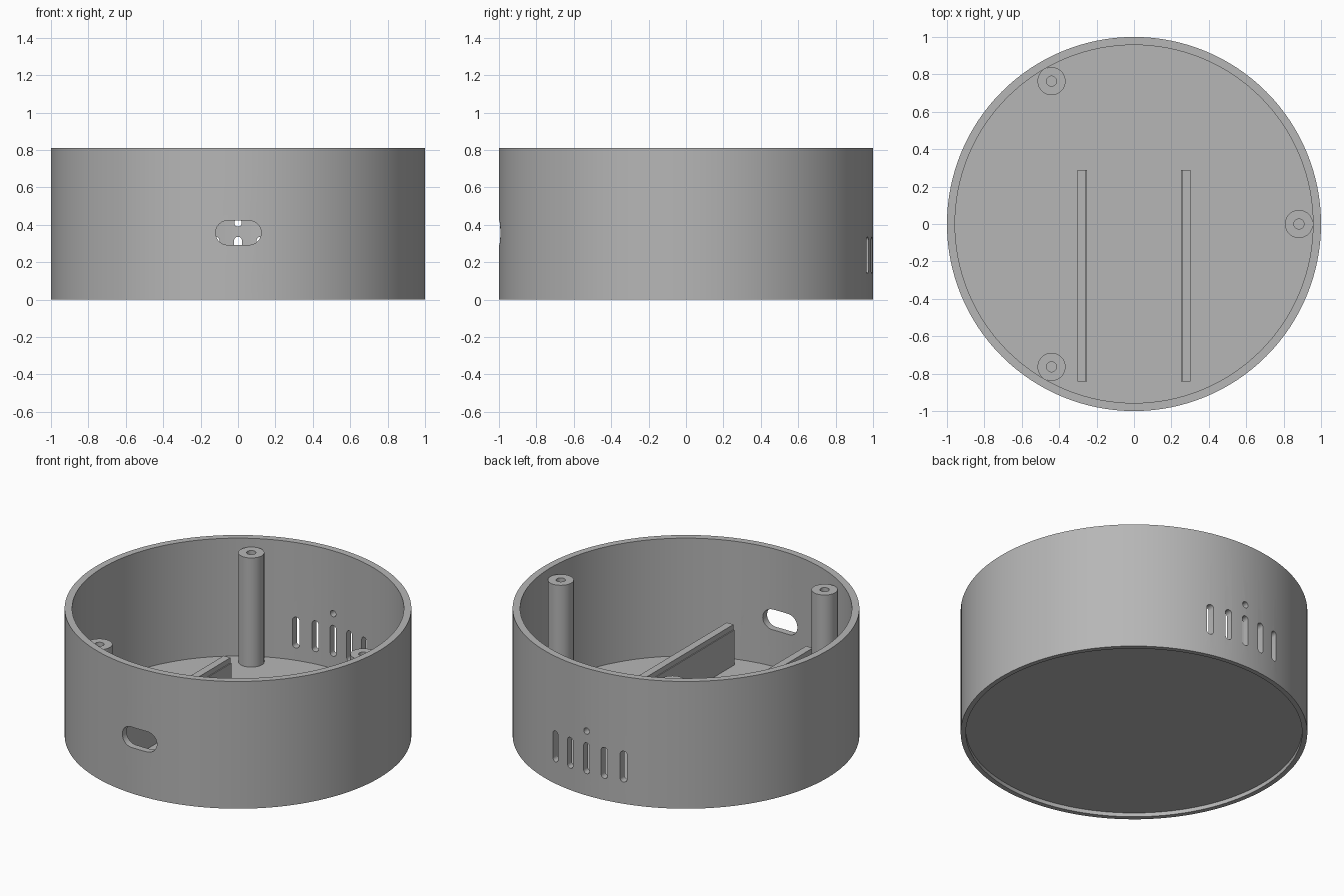
import bpy, bmesh
from math import sin, cos, pi, tau
from mathutils import Vector, Matrix

cube = bpy.data.objects.get("Cube")
if cube:
    bpy.data.objects.remove(cube)

HEIGHT, INNER, FLOOR = 0.81, 0.957, 0.06
BOARD_Z, RAIL_TOP = 0.283, 0.316

grey = bpy.data.materials.new("plain grey")
grey.use_nodes = True
colour = (0.47, 0.47, 0.47, 1)
grey.diffuse_color = colour
grey.node_tree.nodes["Principled BSDF"].inputs["Base Color"].default_value = colour


def finish(name, bm):
    bmesh.ops.recalc_face_normals(bm, faces=bm.faces)
    mesh = bpy.data.meshes.new(name)
    bm.to_mesh(mesh)
    bm.free()
    mesh.materials.append(grey)
    obj = bpy.data.objects.new(name, mesh)
    bpy.context.collection.objects.link(obj)
    return obj


def smooth(obj):
    bpy.ops.object.select_all(action='DESELECT')
    obj.select_set(True)
    bpy.context.view_layer.objects.active = obj
    bpy.ops.object.shade_smooth_by_angle(angle=pi / 6)


def lathe(name, profile, steps, centre=(0, 0, 0)):
    """Spin an (r, z) profile that starts and ends on the axis."""
    bm = bmesh.new()
    verts = [bm.verts.new((r, 0, z)) for r, z in profile]
    edges = [bm.edges.new(pair) for pair in zip(verts, verts[1:])]
    bmesh.ops.spin(bm, geom=verts + edges, cent=(0, 0, 0), axis=(0, 0, 1),
                   angle=tau, steps=steps, use_duplicate=False)
    bmesh.ops.remove_doubles(bm, verts=bm.verts, dist=1e-5)
    bmesh.ops.translate(bm, verts=bm.verts, vec=centre)
    return finish(name, bm)


def prism(name, outline, y0, y1):
    """Extrude an (x, z) outline along y."""
    bm = bmesh.new()
    face = bm.faces.new([bm.verts.new((x, y0, z)) for x, z in outline])
    out = bmesh.ops.extrude_face_region(bm, geom=[face])
    moved = [v for v in out["geom"] if isinstance(v, bmesh.types.BMVert)]
    bmesh.ops.translate(bm, verts=moved, vec=(0, y1 - y0, 0))
    return finish(name, bm)


def stadium(x, z, width, height, n=12):
    """Outline of a slot with fully rounded ends."""
    r = min(width, height) / 2
    dx, dz = width / 2 - r, height / 2 - r
    start = -pi / 2 if dx > dz else 0
    points = []
    for side in (1, -1):
        for i in range(n + 1):
            a = start + pi * i / n
            points.append((x + side * (dx + r * cos(a)) if dx > dz else x + side * r * cos(a),
                           z + side * (dz + r * sin(a))))
    return points


def cut(target, cutter):
    mod = target.modifiers.new("cut", 'BOOLEAN')
    mod.operation, mod.solver, mod.object = 'DIFFERENCE', 'EXACT', cutter
    bpy.context.view_layer.update()
    result = bpy.data.meshes.new_from_object(
        target.evaluated_get(bpy.context.evaluated_depsgraph_get()))
    target.modifiers.clear()
    target.data = result
    bpy.data.objects.remove(cutter)


# Round shell with a raised floor and a shallow recess underneath
shell = lathe("round_case", [(0, 0.025), (0.97, 0.025), (0.97, 0), (1, 0), (1, HEIGHT),
                             (INNER, HEIGHT), (INNER, FLOOR), (0, FLOOR)], 128)

# Front cable opening
cut(shell, prism("port_cutter", stadium(0.002, 0.357, 0.244, 0.13), -1.1, -0.9))

# Rear vents with a small round hole above the middle one
for i in range(-2, 3):
    cut(shell, prism("vent_cutter", stadium(i * 0.12, 0.237, 0.042, 0.197), 0.85, 1.1))
ring = [(0.02 * cos(tau * i / 20), 0.41 + 0.02 * sin(tau * i / 20)) for i in range(20)]
cut(shell, prism("hole_cutter", ring, 0.85, 1.1))

# Slight notch where the board corners meet the front wall
w = 0.256
cut(shell, prism("notch_cutter", [(-w, BOARD_Z), (w, BOARD_Z), (w, 0.338), (-w, 0.338)],
                 -0.925, -0.8))
smooth(shell)

# Three screw posts with blind holes
for i, name in enumerate(("left_post", "rear_post", "front_post")):
    a = tau * i / 3
    post = lathe(name, [(0, FLOOR - 0.01), (0.075, FLOOR - 0.01), (0.075, 0.755),
                        (0.027, 0.755), (0.027, 0.4), (0, 0.4)], 40,
                 (0.882 * cos(a), 0.882 * sin(a), 0))
    smooth(post)

# Mirrored board rails, each with a narrow ledge on its inner side
for side, name in ((1, "left_rail"), (-1, "right_rail")):
    outline = [(0.25, FLOOR - 0.01), (0.303, FLOOR - 0.01), (0.303, RAIL_TOP),
               (w, RAIL_TOP), (w, BOARD_Z), (0.25, BOARD_Z)]
    prism(name, [(side * x, z) for x, z in outline], -0.843, 0.29)
